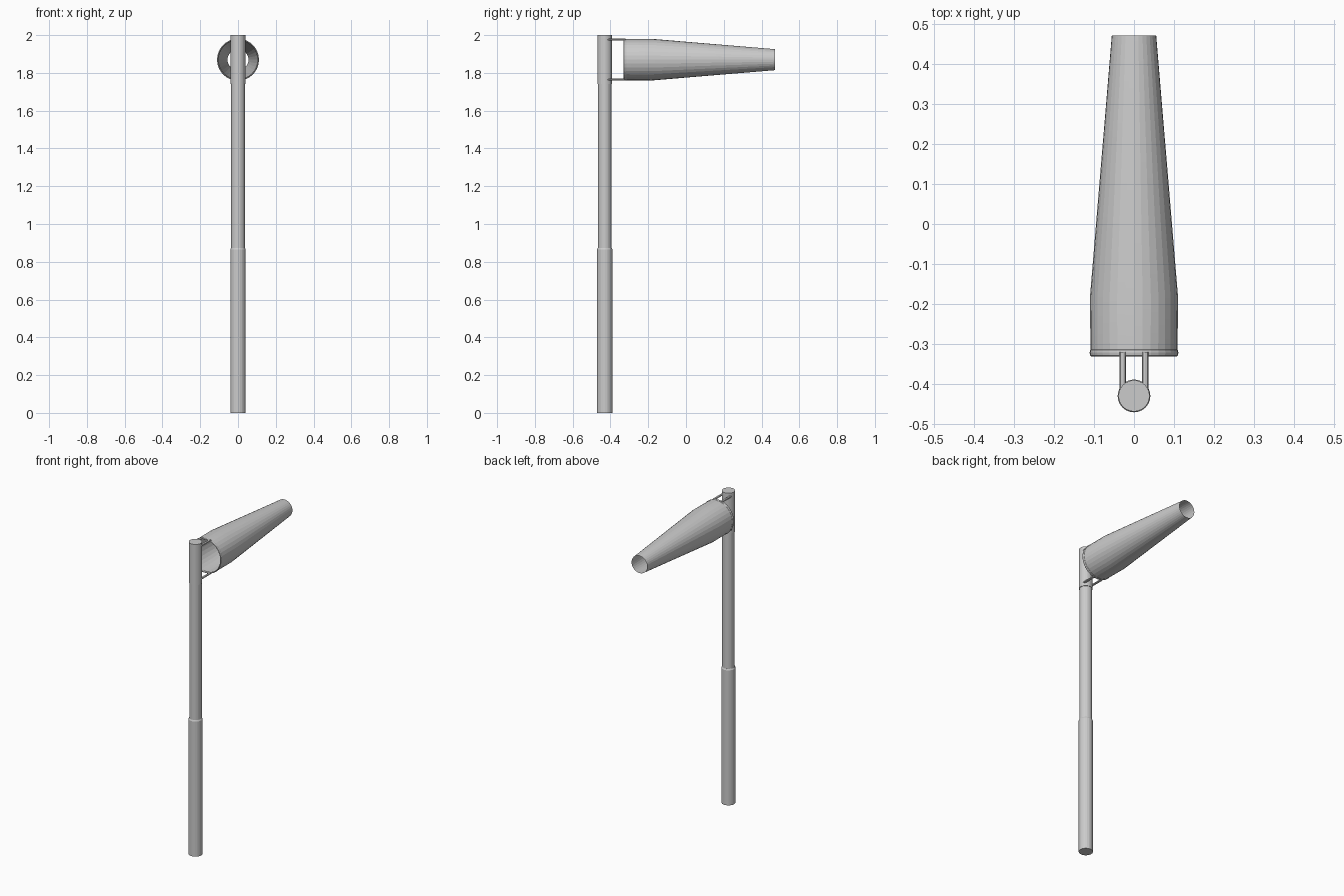
import bpy, bmesh, math
from mathutils import Vector, Matrix

if "Cube" in bpy.data.objects:
    bpy.data.objects.remove(bpy.data.objects["Cube"])

POLE_Y, SOCK_Z = -0.43, 1.87


def finish(name, bm):
    bmesh.ops.recalc_face_normals(bm, faces=bm.faces)
    me = bpy.data.meshes.new(name)
    bm.to_mesh(me)
    bm.free()
    ob = bpy.data.objects.new(name, me)
    bpy.context.collection.objects.link(ob)
    return ob


def lathe(name, profile, sides, matrix, capped=True):
    """Revolve (radius, height) points round local z, then place with matrix."""
    bm = bmesh.new()
    rings = []
    for r, h in profile:
        rings.append([bm.verts.new(matrix @ Vector((
            r * math.cos(math.tau * i / sides), r * math.sin(math.tau * i / sides), h)))
            for i in range(sides)])
    for a, b in zip(rings, rings[1:]):
        for i in range(sides):
            j = (i + 1) % sides
            bm.faces.new((a[i], a[j], b[j], b[i]))
    if capped:
        bm.faces.new(rings[0])
        bm.faces.new(rings[-1])
    return finish(name, bm)


# Telescoping pole: thick lower tube, slimmer upper tube, swivel sleeve on top
pole = Matrix.Translation((0, POLE_Y, 0))
lathe("lower_pole", [(0.041, 0), (0.041, 0.865), (0.037, 0.873)], 24, pole)
lathe("upper_pole", [(0.0365, 0.86), (0.0365, 1.76)], 24, pole)
lathe("swivel_sleeve", [(0.039, 1.74), (0.039, 2.0)], 24, pole)

# Open fabric sock along +y, straight mouth then tapered tail
axis = Matrix.Translation((0, 0, SOCK_Z)) @ Matrix.Rotation(-math.pi / 2, 4, 'X')
lathe("wind_sock", [(0.109, -0.325), (0.11, -0.18), (0.0555, 0.472)], 32, axis, False)

# Rounded hoop holding the mouth open
hoop = [(0.107 + 0.004 * math.cos(t), -0.322 + 0.0095 * math.sin(t))
        for t in (math.tau * k / 8 for k in range(9))]
lathe("mouth_hoop", hoop, 32, axis, False)

# Four thin struts joining the sleeve to the hoop
for side, x in (("left", -0.028), ("right", 0.028)):
    for level, dz in (("lower", -0.106), ("upper", 0.106)):
        place = Matrix.Translation((x, 0, SOCK_Z + dz)) @ Matrix.Rotation(-math.pi / 2, 4, 'X')
        lathe(f"{level}_{side}_strut", [(0.007, -0.425), (0.007, -0.32)], 8,
              place @ Matrix.Diagonal((1.1, 0.8, 1, 1)))

# Smooth shading with crisp edges
for ob in bpy.context.collection.objects:
    ob.select_set(True)
    bpy.context.view_layer.objects.active = ob
bpy.ops.object.shade_smooth_by_angle(angle=math.radians(8))
